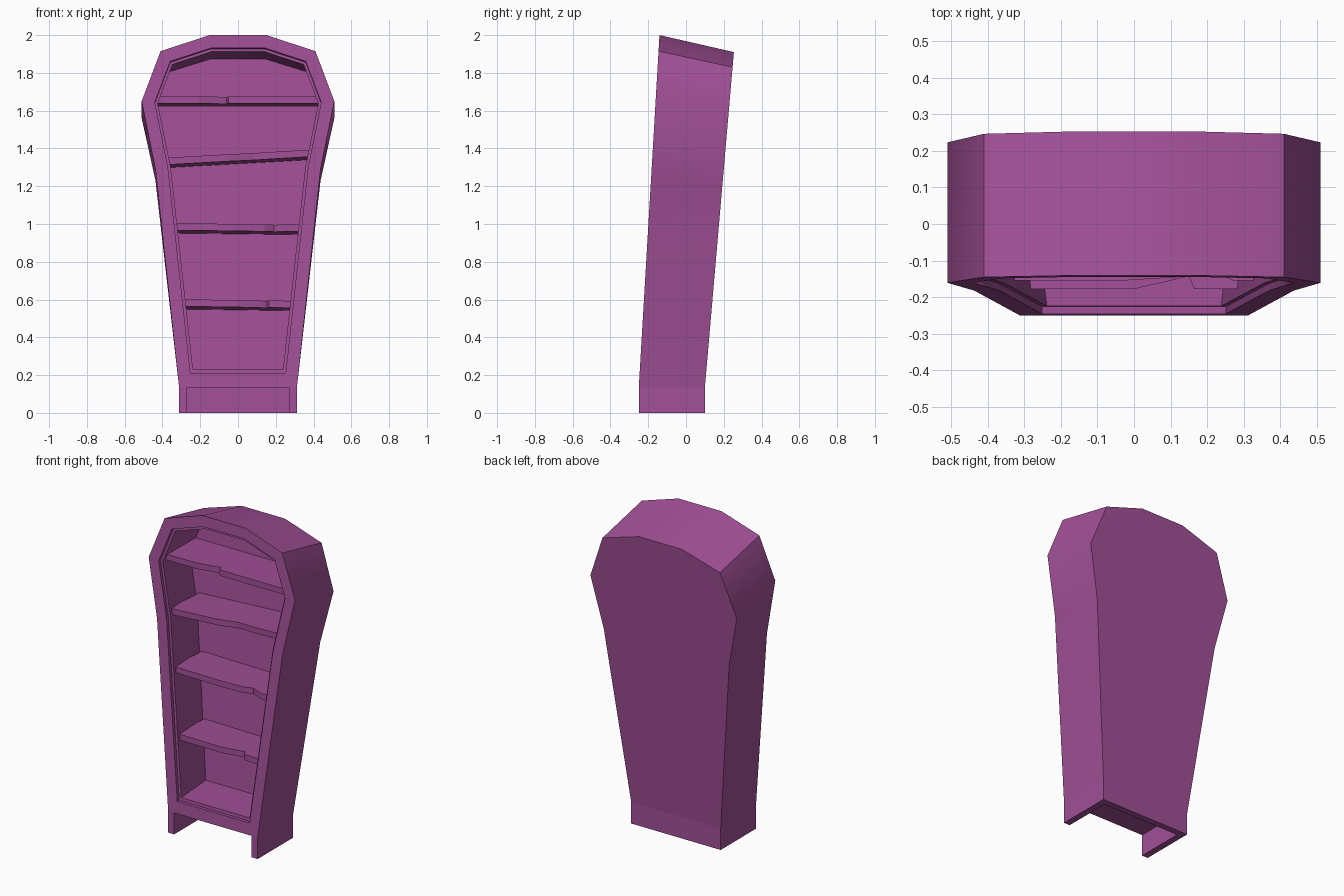
import bpy, bmesh, math
from mathutils import Vector

if "Cube" in bpy.data.objects:
    bpy.data.objects.remove(bpy.data.objects["Cube"])

paint = bpy.data.materials.new("purple_paint")
paint.diffuse_color = (0.36, 0.08, 0.31, 1)
paint.use_nodes = True
paint.node_tree.nodes["Principled BSDF"].inputs["Base Color"].default_value = paint.diffuse_color

# right half of the coffin outline (x, z), bottom to top
FRONT = [(0.312, 0.135), (0.437, 1.29), (0.51, 1.65), (0.41, 1.915), (0.15, 2.0)]
BACK = [(0.312, 0.135), (0.437, 1.23), (0.51, 1.56), (0.41, 1.83), (0.15, 1.91)]


def y_front(z):
    return -0.25 + 0.0588 * (z - 0.135)


def y_back(z):
    return 0.10 + 0.0865 * (z - 0.135)


def finish(bm, name):
    bmesh.ops.recalc_face_normals(bm, faces=bm.faces)
    mesh = bpy.data.meshes.new(name)
    bm.to_mesh(mesh)
    bm.free()
    mesh.materials.append(paint)
    ob = bpy.data.objects.new(name, mesh)
    bpy.context.collection.objects.link(ob)
    return ob


def outline(t, inset=0.0, floor=None):
    """Closed outline between front (t=0) and back (t=1), moved inwards by inset."""
    half = [Vector(a).lerp(Vector(b), t) for a, b in zip(FRONT, BACK)]
    pts = half + [Vector((-p.x, p.y)) for p in reversed(half)]
    out = []
    for i, p in enumerate(pts):
        d1 = (p - pts[i - 1]).normalized()
        d2 = (pts[(i + 1) % len(pts)] - p).normalized()
        n1, n2 = Vector((-d1.y, d1.x)), Vector((-d2.y, d2.x))
        out.append(p + (n1 + n2) * inset / (1 + n1.dot(n2)))
    if floor is not None:
        out[0].y = out[-1].y = floor
    return out


# cabinet shell: back, outer walls, front frame, stepped opening, inner walls
bm = bmesh.new()
rings = []
for pts, y_of in [
    (outline(1), y_back),
    (outline(0), y_front),
    (outline(0, 0.067, 0.21), y_front),
    (outline(0.06, 0.067, 0.21), lambda z: y_front(z) + 0.02),
    (outline(0.06, 0.082, 0.23), lambda z: y_front(z) + 0.02),
    (outline(0.9, 0.045, 0.22), lambda z: y_back(z) - 0.04),
]:
    rings.append([bm.verts.new((p.x, y_of(p.y), p.y)) for p in pts])
for a, b in zip(rings, rings[1:]):
    for i in range(len(a)):
        j = (i + 1) % len(a)
        bm.faces.new((a[i], a[j], b[j], b[i]))
bm.faces.new(rings[0])
bm.faces.new(rings[-1])
cabinet = finish(bm, "cabinet")


def slab(name, top, bottom):
    """Solid between two matching polygons."""
    bm = bmesh.new()
    up = [bm.verts.new(p) for p in top]
    low = [bm.verts.new(p) for p in bottom]
    bm.faces.new(up)
    bm.faces.new(low[::-1])
    for i in range(len(up)):
        j = (i + 1) % len(up)
        bm.faces.new((up[i], low[i], low[j], up[j]))
    return finish(bm, name)


# U-shaped plinth, open at the front
u = [(-0.312, -0.25), (-0.27, -0.25), (-0.27, 0.06), (0.27, 0.06),
     (0.27, -0.25), (0.312, -0.25), (0.312, 0.10), (-0.312, 0.10)]
slab("plinth", [(x, y, 0.135) for x, y in u], [(x, y, 0) for x, y in u])


# shelves with chipped front edges: height, half width, sideways slope, chips (x, setback)
def shelf(name, z, w, slope, chips):
    yf, yb = y_front(z) + 0.045, y_back(z) - 0.035
    edge = [(-w, yf)] + [(x, yf + d) for x, d in chips] + [(w, yf), (w, yb), (-w, yb)]
    top = [(x, y, z + slope * x - 0.055 * (y - yf)) for x, y in edge]
    slab(name, top, [(x, y, h - 0.037) for x, y, h in top])


shelf("shelf_top", 1.675, 0.43, 0.0,
      [(-0.21, 0), (-0.06, 0.035), (-0.05, 0)])
shelf("shelf_upper", 1.372, 0.385, 0.056,
      [(-0.05, 0), (0.08, 0.025), (0.2, 0.01)])
shelf("shelf_lower", 1.0, 0.345, -0.012,
      [(-0.02, 0), (0.14, 0.01), (0.19, 0.035), (0.27, 0)])
shelf("shelf_bottom", 0.597, 0.305, -0.014,
      [(0.0, 0), (0.13, 0.03), (0.15, 0.035), (0.165, 0)])

# smooth outer walls, keep the rims sharp
bpy.ops.object.select_all(action='DESELECT')
cabinet.select_set(True)
bpy.context.view_layer.objects.active = cabinet
bpy.ops.object.shade_smooth_by_angle(angle=math.radians(50))
